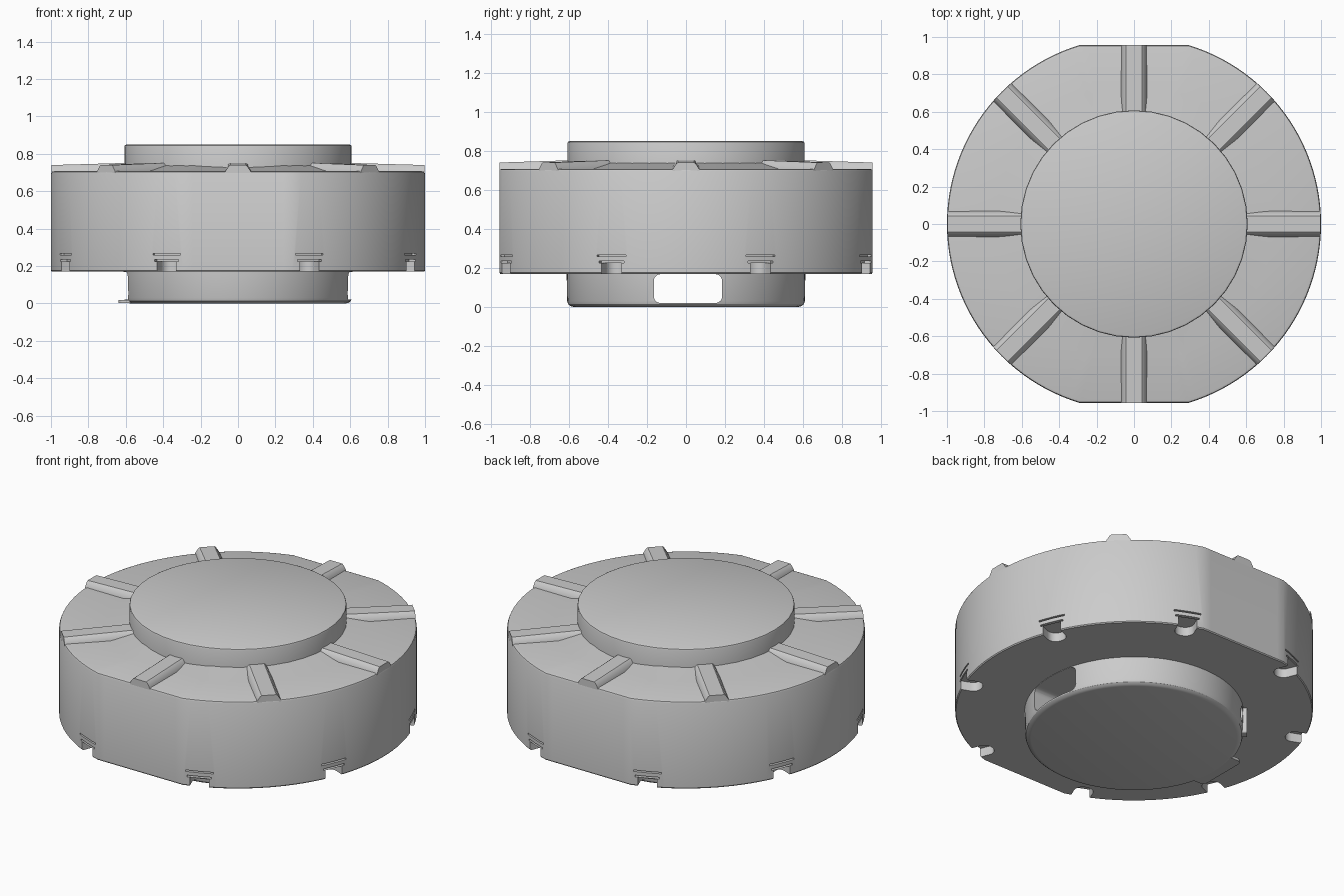
import bpy, bmesh, math
from mathutils import Matrix

cube = bpy.data.objects.get("Cube")
if cube:
    bpy.data.objects.remove(cube, do_unlink=True)

grey = bpy.data.materials.new("light grey")
grey.use_nodes = True
grey.diffuse_color = (0.6, 0.6, 0.6, 1)
grey.node_tree.nodes["Principled BSDF"].inputs["Base Color"].default_value = (0.6, 0.6, 0.6, 1)


def finish(name, bm):
    bmesh.ops.recalc_face_normals(bm, faces=bm.faces)
    me = bpy.data.meshes.new(name)
    bm.to_mesh(me)
    bm.free()
    me.materials.append(grey)
    ob = bpy.data.objects.new(name, me)
    bpy.context.collection.objects.link(ob)
    return ob


def lathe(name, profile, sides, flat=9.0):
    """Capped stack of rings (radius, z), cut off flat at y = +-flat."""
    bm = bmesh.new()
    rings = []
    for r, z in profile:
        lim = flat - (1 - r)
        ring = []
        for i in range(sides):
            a = math.tau * i / sides
            y = max(-lim, min(lim, r * math.sin(a)))
            ring.append(bm.verts.new((r * math.cos(a), y, z)))
        rings.append(ring)
    for lo, hi in zip(rings, rings[1:]):
        for i in range(sides):
            j = (i + 1) % sides
            bm.faces.new((lo[i], lo[j], hi[j], hi[i]))
    bm.faces.new(rings[0][::-1])
    bm.faces.new(rings[-1])
    return finish(name, bm)


def prism(bm, pts, h0, h1, mat):
    """Extrude a 2D outline from h0 to h1 along local z, then place it."""
    lo = [bm.verts.new(mat @ Matrix.Translation((x, y, h0)).translation) for x, y in pts]
    hi = [bm.verts.new(mat @ Matrix.Translation((x, y, h1)).translation) for x, y in pts]
    bm.faces.new(lo[::-1])
    bm.faces.new(hi)
    n = len(pts)
    for i in range(n):
        j = (i + 1) % n
        bm.faces.new((lo[i], lo[j], hi[j], hi[i]))


def rounded(x0, x1, y0, y1, r, steps=5):
    pts = []
    for k, (cx, cy) in enumerate([(x1 - r, y1 - r), (x0 + r, y1 - r), (x0 + r, y0 + r), (x1 - r, y0 + r)]):
        for s in range(steps + 1):
            a = math.pi / 2 * (k + s / steps)
            pts.append((cx + r * math.cos(a), cy + r * math.sin(a)))
    return pts


def cut(ob, bm):
    cutter = finish("cutter", bm)
    cutter.hide_render = True
    mod = ob.modifiers.new("cut", "BOOLEAN")
    mod.operation = "DIFFERENCE"
    mod.solver = "EXACT"
    mod.object = cutter
    bpy.context.view_layer.objects.active = ob
    bpy.ops.object.modifier_apply(modifier=mod.name)
    bpy.data.objects.remove(cutter, do_unlink=True)


def spin(deg):
    return Matrix.Rotation(math.radians(deg), 4, "Z")


# maps local (x, y, z) to world (z, x, y): outlines in the yz plane, extruded along x
ALONG_X = Matrix(((0, 0, 1, 0), (1, 0, 0, 0), (0, 1, 0, 0), (0, 0, 0, 1)))

# Main housing with flats front and back and a sloped collar on top
housing = lathe("housing", [(0.995, 0.17), (1.0, 0.176), (1.0, 0.695), (0.996, 0.704),
                            (0.985, 0.708), (0.74, 0.708), (0.60, 0.738)], 128, 0.957)

# Eight rounded notches with a thin slot above each, around the lower edge
bm = bmesh.new()
for k in range(8):
    m = spin(22.5 + 45 * k)
    prism(bm, rounded(0.89, 1.1, -0.055, 0.055, 0.05), 0.1, 0.225, m)
    prism(bm, [(0.96, -0.07), (1.1, -0.07), (1.1, 0.07), (0.96, 0.07)], 0.2255, 0.236, m)
    prism(bm, [(0.975, -0.08), (1.1, -0.08), (1.1, 0.08), (0.975, 0.08)], 0.258, 0.267, m)
cut(housing, bm)

# Raised centre cap
cap = lathe("top_cap", [(0.608, 0.70), (0.608, 0.838), (0.605, 0.846), (0.596, 0.85)], 40)

# Eight radial ribs on the top face
bm = bmesh.new()
profile = [(-0.07, 0.69), (0.07, 0.69), (0.068, 0.706), (0.05, 0.734), (0.042, 0.74),
           (-0.042, 0.74), (-0.05, 0.734), (-0.068, 0.706)]
for k in range(8):
    end = 0.956 if k % 4 == 2 else 0.997
    prism(bm, profile, 0.58, end, spin(45 * k) @ ALONG_X)
for v in bm.verts:
    # ribs climb slightly where they meet the collar
    if v.co.xy.length < 0.7 and v.co.z > 0.7:
        v.co.z += 0.012
ribs = finish("radial_ribs", bm)

# Base drum with a cable tunnel running side to side
drum = lathe("base_drum", [(0.575, 0.0), (0.592, 0.004), (0.604, 0.014), (0.609, 0.03),
                           (0.612, 0.18)], 96)
bm = bmesh.new()
prism(bm, rounded(-0.165, 0.185, 0.02, 0.168, 0.035), -0.8, 0.8, ALONG_X)
cut(drum, bm)

# Small side slot with an upright tab beside it
bm = bmesh.new()
prism(bm, rounded(-0.03, 0.03, 0.06, 0.15, 0.025), 0.54, 0.8, spin(132) @ ALONG_X)
cut(drum, bm)
bm = bmesh.new()
prism(bm, rounded(-0.03, 0.03, 0.012, 0.175, 0.01), 0.58, 0.632, spin(139) @ ALONG_X)
tab = finish("side_tab", bm)

# Cable lip below the right tunnel mouth
bm = bmesh.new()
prism(bm, rounded(-0.64, -0.5, -0.155, 0.175, 0.03), 0.002, 0.018, Matrix.Identity(4))
lip = finish("cable_lip", bm)

# Smooth shading with crisp edges
bpy.ops.object.select_all(action="DESELECT")
for ob in (housing, cap, ribs, drum, tab, lip):
    ob.select_set(True)
bpy.context.view_layer.objects.active = housing
bpy.ops.object.shade_smooth_by_angle(angle=math.radians(30))
